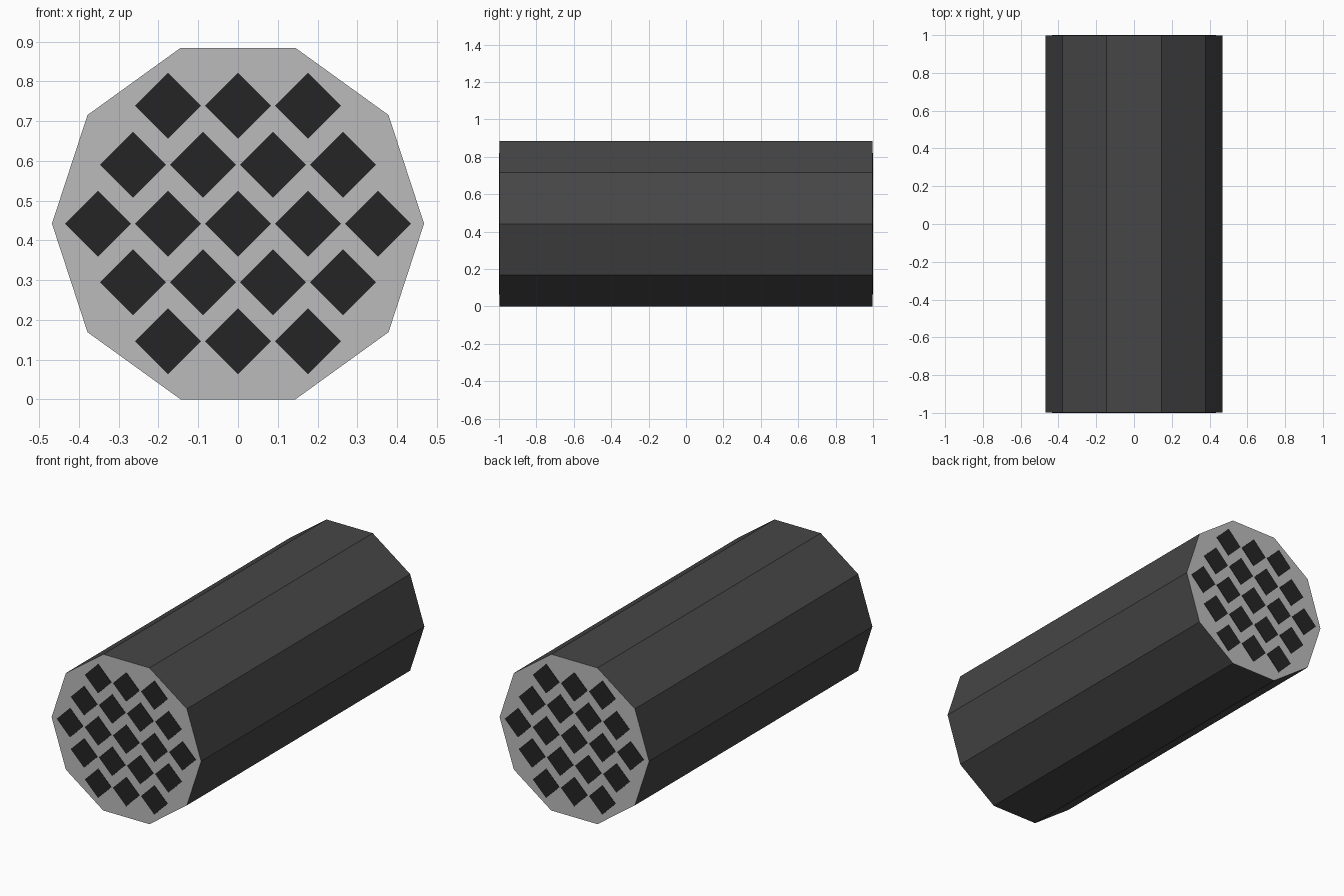
import bpy, bmesh, math

if "Cube" in bpy.data.objects:
    bpy.data.objects.remove(bpy.data.objects["Cube"])

HALF_LEN, MID_Z = 1.0, 0.442
PLATE = 0.002


def material(name, value):
    m = bpy.data.materials.new(name)
    m.diffuse_color = (value, value, value, 1)
    m.use_nodes = True
    m.node_tree.nodes["Principled BSDF"].inputs["Base Color"].default_value = m.diffuse_color
    return m


charcoal = material("charcoal", 0.061)
grey = material("grey", 0.5)
black = material("black", 0.018)


def add_prism(bm, sides, rx, rz, cx, cz, y0, y1):
    """Closed prism along y with a regular polygon section."""
    angles = [2 * math.pi * i / sides for i in range(sides)]
    rings = [[bm.verts.new((cx + rx * math.cos(a), y, cz + rz * math.sin(a)))
              for a in angles] for y in (y0, y1)]
    bm.faces.new(rings[0])
    bm.faces.new(rings[1][::-1])
    for i in range(sides):
        j = (i + 1) % sides
        bm.faces.new((rings[0][i], rings[1][i], rings[1][j], rings[0][j]))


def finish(name, bm, mats):
    bmesh.ops.recalc_face_normals(bm, faces=bm.faces)
    # end faces take the last material
    for f in bm.faces:
        f.material_index = len(mats) - 1 if abs(f.normal.y) > 0.5 else 0
    me = bpy.data.meshes.new(name)
    bm.to_mesh(me)
    bm.free()
    for m in mats:
        me.materials.append(m)
    bpy.context.collection.objects.link(bpy.data.objects.new(name, me))


# Ten-sided casing with grey end faces
bm = bmesh.new()
add_prism(bm, 10, 0.468, 0.4647, 0, MID_Z, -HALF_LEN + PLATE, HALF_LEN - PLATE)
finish("casing", bm, [charcoal, grey])

# Diamond cells on both ends, in rows of 3-4-5-4-3
for end, side in (("front", -1), ("back", 1)):
    bm = bmesh.new()
    for row, count in enumerate((3, 4, 5, 4, 3)):
        for i in range(count):
            x = (i - (count - 1) / 2) * 0.176
            z = MID_Z + (row - 2) * 0.148
            add_prism(bm, 4, 0.083, 0.083, x, z,
                      side * (HALF_LEN - 2 * PLATE), side * HALF_LEN)
    finish(end + "_diamond_cells", bm, [black])
